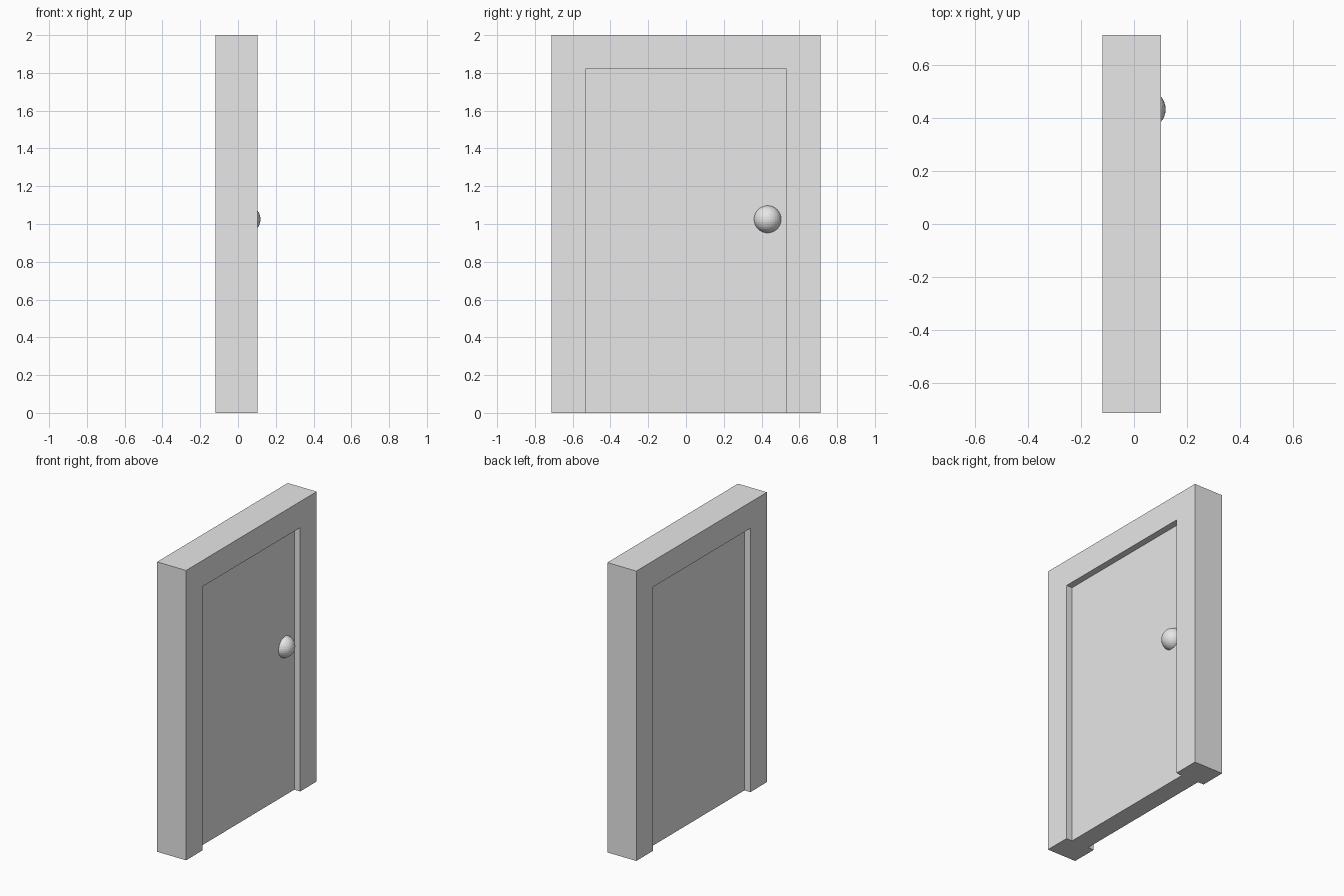
import bpy
import bmesh
from mathutils import Matrix

cube = bpy.data.objects.get("Cube")
if cube:
    bpy.data.objects.remove(cube, do_unlink=True)

BACK, FRONT = -0.119, 0.102      # frame faces along x
RECESS = 0.045                   # panel set back on both faces
HALF_W, TOP = 0.712, 2.0         # outer frame
HALF_OPEN, OPEN_TOP = 0.532, 1.82
KNOB_R = 0.073

grey = bpy.data.materials.new("plain grey")
grey.use_nodes = True
colour = (0.8, 0.8, 0.8, 1.0)
grey.diffuse_color = colour
grey.node_tree.nodes["Principled BSDF"].inputs["Base Color"].default_value = colour


def add_object(name, bm):
    bmesh.ops.recalc_face_normals(bm, faces=bm.faces)
    mesh = bpy.data.meshes.new(name)
    bm.to_mesh(mesh)
    bm.free()
    mesh.materials.append(grey)
    obj = bpy.data.objects.new(name, mesh)
    bpy.context.collection.objects.link(obj)
    return obj


def extrude_profile(name, profile, x0, x1):
    """Extrude a (y, z) outline along x."""
    bm = bmesh.new()
    face = bm.faces.new([bm.verts.new((x0, y, z)) for y, z in profile])
    result = bmesh.ops.extrude_face_region(bm, geom=[face], use_keep_orig=True)
    moved = [v for v in result["geom"] if isinstance(v, bmesh.types.BMVert)]
    bmesh.ops.translate(bm, verts=moved, vec=(x1 - x0, 0, 0))
    return add_object(name, bm)


# Door frame: two jambs and a head in one outline
outer = [(-HALF_W, 0), (-HALF_W, TOP), (HALF_W, TOP), (HALF_W, 0)]
opening = [(-HALF_OPEN, 0), (-HALF_OPEN, OPEN_TOP),
           (HALF_OPEN, OPEN_TOP), (HALF_OPEN, 0)]
extrude_profile("door_frame", outer + opening[::-1], BACK, FRONT)

# Door panel, recessed on both faces
extrude_profile("door_panel", opening, BACK + RECESS, FRONT - RECESS)

# Round knob, partly sunk into the panel
bm = bmesh.new()
bmesh.ops.create_uvsphere(bm, u_segments=32, v_segments=16, radius=KNOB_R,
                          matrix=Matrix.Translation((0.046, 0.432, 1.025)))
add_object("door_knob", bm)
